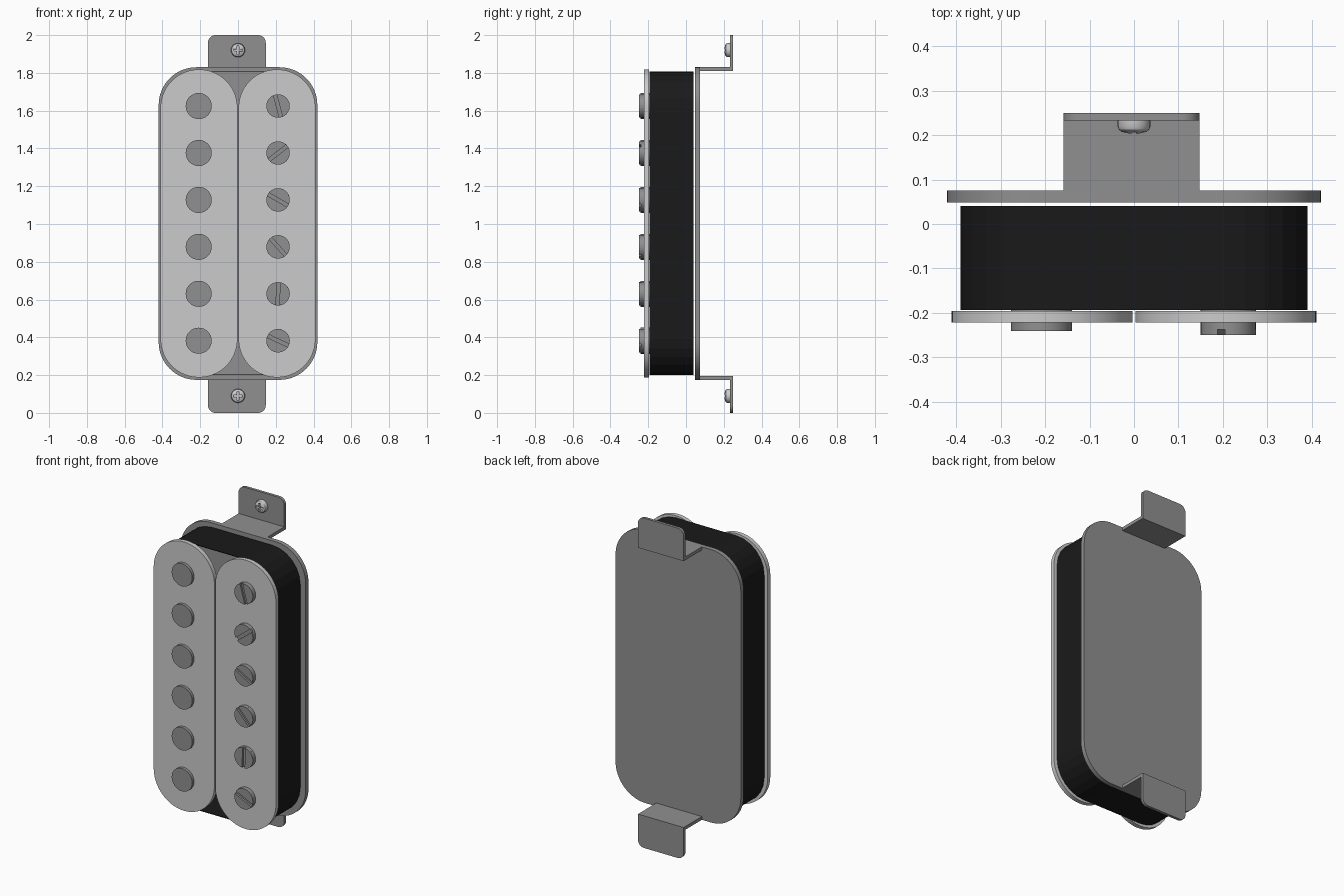
import bpy, bmesh, math
from mathutils import Matrix

if "Cube" in bpy.data.objects:
    bpy.data.objects.remove(bpy.data.objects["Cube"])


def material(name, v):
    m = bpy.data.materials.new(name)
    m.diffuse_color = (v, v, v, 1)
    m.use_nodes = True
    m.node_tree.nodes["Principled BSDF"].inputs["Base Color"].default_value = m.diffuse_color
    return m


PLATE = material("dark_metal", 0.28)
LIGHT = material("light_plastic", 0.75)
TAPE = material("black_tape", 0.01)
STEEL = material("steel", 0.6)


def finish(bm, name, mat, smooth=True):
    bmesh.ops.recalc_face_normals(bm, faces=bm.faces)
    me = bpy.data.meshes.new(name)
    bm.to_mesh(me)
    bm.free()
    ob = bpy.data.objects.new(name, me)
    bpy.context.collection.objects.link(ob)
    me.materials.append(mat)
    if smooth:
        bpy.ops.object.select_all(action='DESELECT')
        ob.select_set(True)
        bpy.context.view_layer.objects.active = ob
        bpy.ops.object.shade_smooth_by_angle(angle=math.radians(30))
    return ob


def prism(bm, outline, y0, y1):
    """Extrude an (x, z) outline from y0 to y1."""
    f = bm.faces.new([bm.verts.new((x, y0, z)) for x, z in outline])
    r = bmesh.ops.extrude_face_region(bm, geom=[f])
    vs = [g for g in r["geom"] if isinstance(g, bmesh.types.BMVert)]
    bmesh.ops.translate(bm, verts=vs, vec=(0, y1 - y0, 0))


def rounded(x0, x1, z0, z1, radii, seg=12):
    """Rounded rectangle; radii for top right, top left, bottom left, bottom right."""
    pts = []
    corners = ((x1, z1, -1, -1), (x0, z1, 1, -1), (x0, z0, 1, 1), (x1, z0, -1, 1))
    for i, ((x, z, sx, sz), r) in enumerate(zip(corners, radii)):
        if r == 0:
            pts.append((x, z))
            continue
        for k in range(seg + 1):
            a = math.pi / 2 * (i + k / seg)
            pts.append((x + sx * r + r * math.cos(a), z + sz * r + r * math.sin(a)))
    return pts


def circle(cx, cz, r, n=32):
    return [(cx + r * math.cos(2 * math.pi * i / n), cz + r * math.sin(2 * math.pi * i / n))
            for i in range(n)]


def solid(name, outline, y0, y1, mat):
    bm = bmesh.new()
    prism(bm, outline, y0, y1)
    return finish(bm, name, mat)


# Base plate
solid("base_plate", rounded(-0.42, 0.42, 0.175, 1.83, [0.2] * 4, 16), 0.048, 0.075, PLATE)

# Bent mounting tabs, top and bottom
TX0, TX1 = -0.159, 0.147
for side, zs, ze, rad in (("top", (1.81, 1.83), (1.81, 2.0), (.04, .04, 0, 0)),
                          ("bottom", (0.175, 0.195), (0.0, 0.195), (0, 0, .04, .04))):
    solid(side + "_tab_shelf", rounded(TX0, TX1, *zs, [0] * 4), 0.06, 0.24, PLATE)
    solid(side + "_tab_ear", rounded(TX0, TX1, *ze, rad, 8), 0.233, 0.25, PLATE)

# Tape wrap: an open faceted band with a thin wall
bm = bmesh.new()
loops = []
for inset in (0, 0.004):
    pts = rounded(-0.39 + inset, 0.39 - inset, 0.2 + inset, 1.808 - inset, [0.19 - inset] * 4, 6)
    for y in (-0.193, 0.04):
        loops.append([bm.verts.new((x, y, z)) for x, z in pts])
n = len(loops[0])
for a, b in ((0, 1), (1, 3), (3, 2), (2, 0)):
    for i in range(n):
        j = (i + 1) % n
        bm.faces.new((loops[a][i], loops[a][j], loops[b][j], loops[b][i]))
finish(bm, "tape_wrap", TAPE, smooth=False)

# Bobbin tops
for side, x0, x1 in (("left", -0.41, -0.003), ("right", 0.003, 0.41)):
    r = (x1 - x0) / 2 - 0.0005
    solid(side + "_bobbin_top", rounded(x0, x1, 0.188, 1.818, [r] * 4, 20), -0.222, -0.196, LIGHT)


def slotted_screw(name, cx, cz, r, angle, half=0.009):
    """Screw head: a base disc and two raised halves either side of the slot."""
    bm = bmesh.new()
    prism(bm, circle(cx, cz, r), -0.237, -0.19)
    a0 = math.asin(half / r)
    for turn in (0, math.pi):
        arc = [a0 + (math.pi - 2 * a0) * k / 16 + angle + turn for k in range(17)]
        prism(bm, [(cx + r * math.cos(a), cz + r * math.sin(a)) for a in arc], -0.249, -0.237)
    finish(bm, name, PLATE)


# Pole pieces: plain slugs on the left, slotted screws on the right
angles = (-25, 88, -48, -30, 38, 105)
for i, deg in enumerate(angles):
    z = 0.382 + i * 0.2485
    solid(f"pole_slug_{i + 1}", circle(-0.208, z, 0.069), -0.24, -0.19, PLATE)
    slotted_screw(f"pole_screw_{i + 1}", 0.212, z, 0.062, math.radians(deg))

# Mounting screws: domed heads with a cross recess
for side, z in (("top", 1.92), ("bottom", 0.09)):
    bm = bmesh.new()
    profile = ((0.037, 0.234), (0.037, 0.219), (0.034, 0.212), (0.027, 0.207), (0.014, 0.204))
    rings = [[bm.verts.new((x, y, zz)) for x, zz in circle(0, z, r, 24)] for r, y in profile]
    for a, b in zip(rings, rings[1:]):
        for i in range(24):
            j = (i + 1) % 24
            bm.faces.new((a[i], a[j], b[j], b[i]))
    bm.faces.new(rings[0])
    bm.faces.new(rings[-1])
    head = finish(bm, side + "_mount_screw", STEEL)

    w, l = 0.005, 0.022
    cross = [(w, w), (w, l), (-w, l), (-w, w), (-l, w), (-l, -w),
             (-w, -w), (-w, -l), (w, -l), (w, -w), (l, -w), (l, w)]
    cutter = solid("cross_cutter", [(x, z + c) for x, c in cross], 0.19, 0.222, PLATE)
    cutter.hide_render = True
    mod = head.modifiers.new("cross_recess", 'BOOLEAN')
    mod.operation = 'DIFFERENCE'
    mod.solver = 'EXACT'
    mod.object = cutter
    bpy.context.view_layer.objects.active = head
    bpy.ops.object.modifier_apply(modifier=mod.name)
    bpy.data.objects.remove(cutter)
